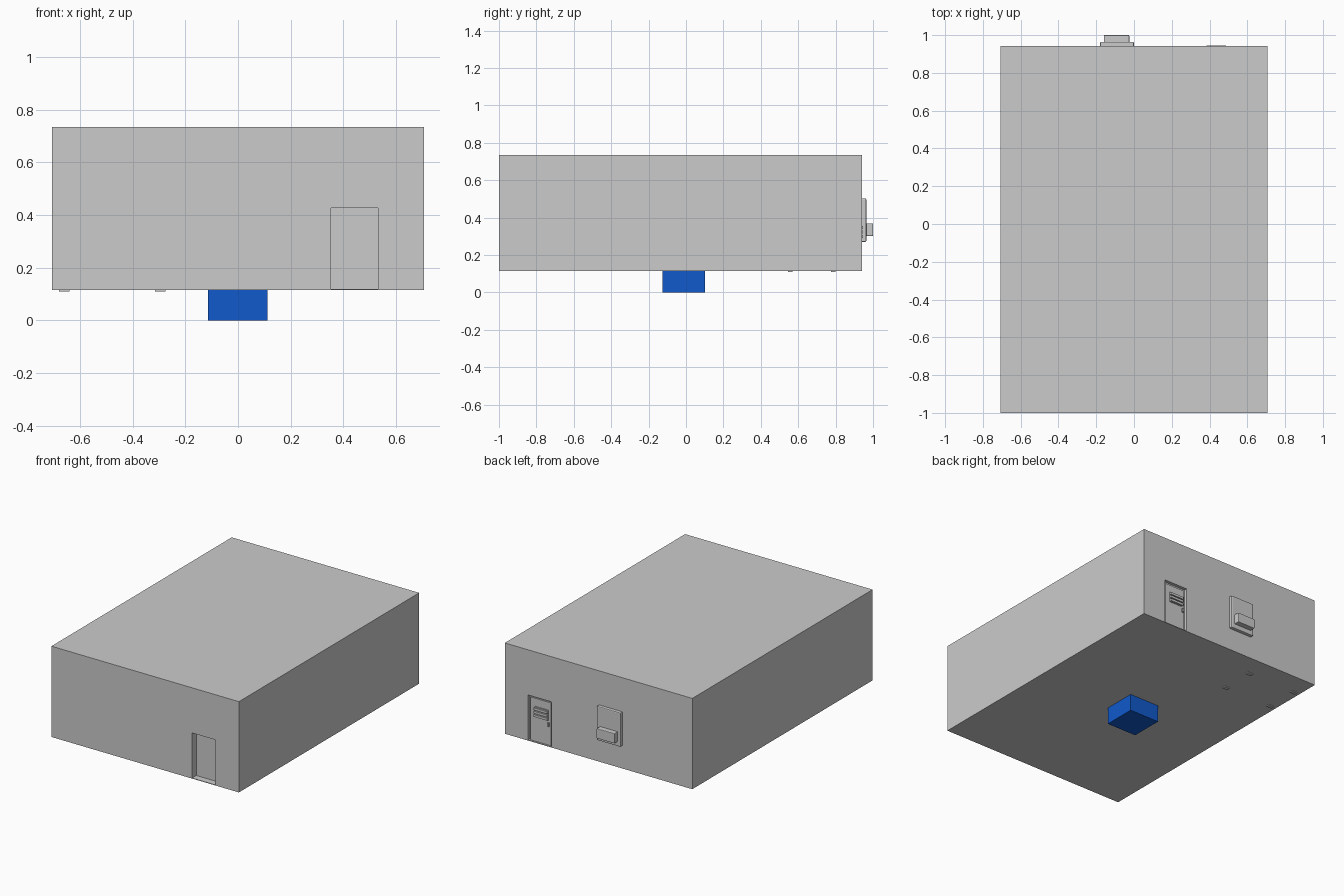
import bpy, bmesh

if "Cube" in bpy.data.objects:
    bpy.data.objects.remove(bpy.data.objects["Cube"])


def box(name, x, y, z, bevel=0.0):
    """Box spanning the given (min, max) ranges."""
    bm = bmesh.new()
    bmesh.ops.create_cube(bm, size=1)
    for v in bm.verts:
        for i, (lo, hi) in enumerate((x, y, z)):
            v.co[i] = hi if v.co[i] > 0 else lo
    if bevel:
        bmesh.ops.bevel(bm, geom=bm.edges[:], offset=bevel, segments=2,
                        profile=0.5, affect='EDGES')
    mesh = bpy.data.meshes.new(name)
    bm.to_mesh(mesh)
    bm.free()
    ob = bpy.data.objects.new(name, mesh)
    bpy.context.collection.objects.link(ob)
    return ob


def cut(target, name, x, y, z):
    """Recess a box-shaped opening into the target."""
    cutter = box(name, x, y, z)
    cutter.hide_render = True
    cutter.hide_viewport = True
    mod = target.modifiers.new(name, 'BOOLEAN')
    mod.operation = 'DIFFERENCE'
    mod.solver = 'EXACT'
    mod.object = cutter


# Main building with front and rear doorways
building = box("building_shell", (-0.707, 0.707), (-1.0, 0.942), (0.116, 0.735))
cut(building, "front_doorway_cutter", (0.354, 0.532), (-1.1, -0.955), (0.12, 0.427))
cut(building, "rear_doorway_cutter", (0.354, 0.532), (0.92, 1.1), (0.12, 0.427))

# Rear door leaf, louvred vent and handle
box("rear_door", (0.366, 0.52), (0.915, 0.93), (0.12, 0.412))
box("vent_back", (0.385, 0.487), (0.928, 0.934), (0.29, 0.358))
for i in range(3):
    z = 0.292 + i * 0.023
    box(f"vent_slat_{i + 1}", (0.385, 0.487), (0.93, 0.946), (z, z + 0.016))
box("door_handle", (0.377, 0.387), (0.928, 0.942), (0.25, 0.275))

# Rear wall unit with rounded back plate and tray
box("wall_plate", (-0.18, 0.0), (0.935, 0.964), (0.27, 0.503), 0.006)
box("wall_tray", (-0.16, -0.025), (0.96, 1.0), (0.302, 0.37), 0.004)

# Small pads under the floor
for i, x in enumerate((-0.66, -0.295)):
    for j, y in enumerate((0.557, 0.788)):
        box(f"floor_pad_{i * 2 + j + 1}", (x - 0.02, x + 0.02),
            (y - 0.012, y + 0.012), (0.109, 0.12))

# Blue base block
base = box("base_block", (-0.114, 0.112), (-0.125, 0.101), (0.0, 0.116))
blue = bpy.data.materials.new("blue")
blue.diffuse_color = (0.005, 0.1, 0.6, 1)
blue.use_nodes = True
blue.node_tree.nodes["Principled BSDF"].inputs["Base Color"].default_value = blue.diffuse_color
base.data.materials.append(blue)
